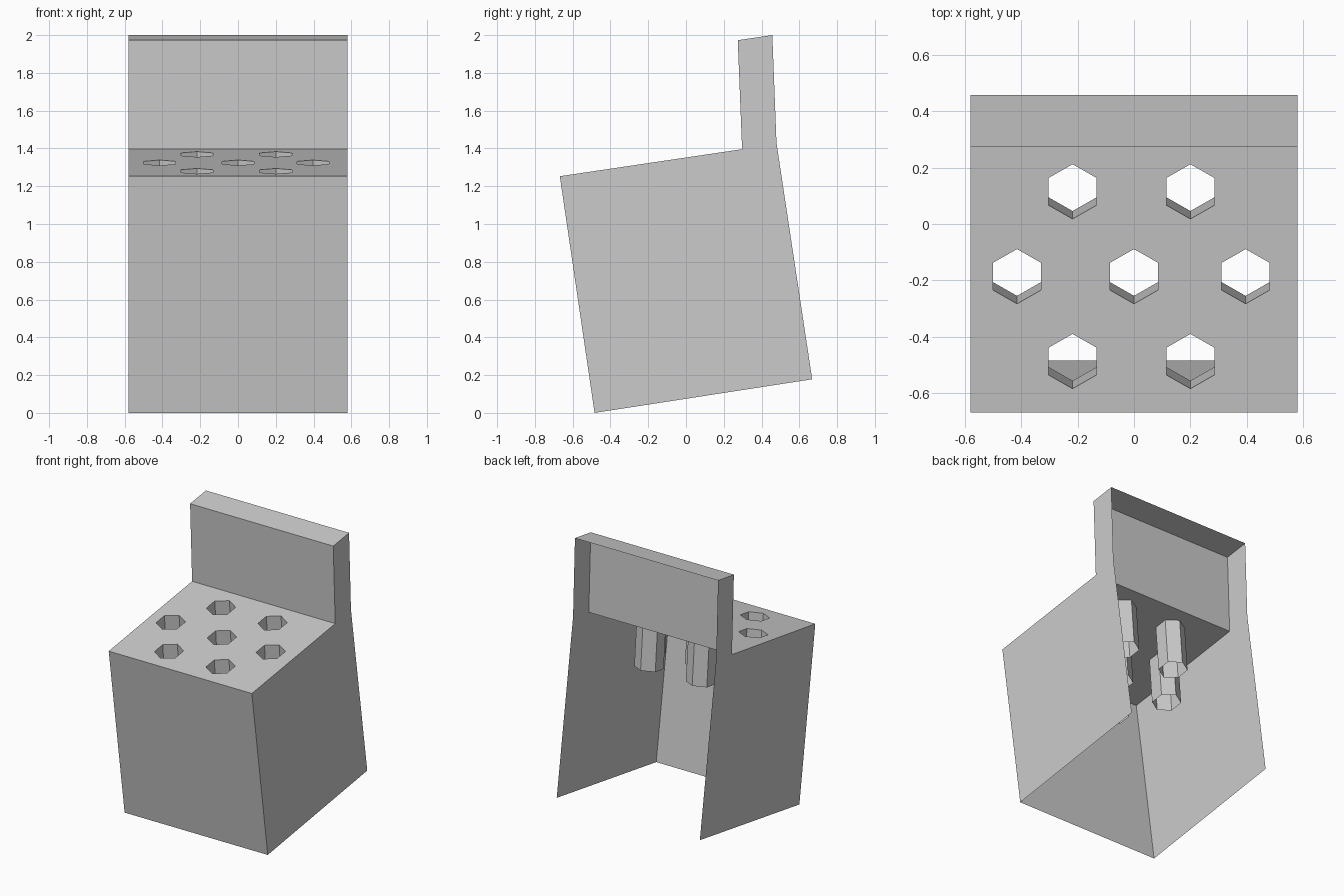
import bpy, bmesh, math
from mathutils import Vector

if "Cube" in bpy.data.objects:
    bpy.data.objects.remove(bpy.data.objects["Cube"])

HALF = 0.58
# side profile (y, z), counter-clockwise seen from +x
A, B, C, D, E, F, G = profile = [
    (-0.668, 1.253), (-0.484, 0.0), (0.668, 0.178), (0.479, 1.43),
    (0.457, 2.0), (0.274, 1.973), (0.297, 1.396)]
seat_dir = (Vector((0, *G)) - Vector((0, *A))).normalized()
seat_normal = Vector((1, 0, 0)).cross(seat_dir)

# hexagonal hole centres (x, y) and tube drop
HOLES = [(x, y) for y, xs in ((0.115, (-0.218, 0.2)),
                              (-0.186, (-0.415, 0.0, 0.396)),
                              (-0.487, (-0.218, 0.2))) for x in xs]
RADIUS = 0.098
DROP = Vector((0, 0.028, -0.335))


def make(name, bm):
    mesh = bpy.data.meshes.new(name)
    bm.to_mesh(mesh)
    bm.free()
    obj = bpy.data.objects.new(name, mesh)
    bpy.context.collection.objects.link(obj)


def hexagon(x, y):
    slope = (G[1] - A[1]) / (G[0] - A[0])
    centre = Vector((x, y, A[1] + (y - A[0]) * slope))
    ring = []
    for i in range(6):
        a = math.radians(30 + 60 * i)
        ring.append(centre + RADIUS * (Vector((math.cos(a), 0, 0)) + seat_dir * math.sin(a)))
    return ring


def panel(name, p, q):
    bm = bmesh.new()
    pts = [(-HALF, *p), (-HALF, *q), (HALF, *q), (HALF, *p)]
    bm.faces.new([bm.verts.new(c) for c in pts])
    make(name, bm)


# thin panels; the back and underside stay open
panel("front_panel", A, B)
panel("backrest_top", E, F)
panel("backrest_front", F, G)

# side panels
for name, x in (("right_side", HALF), ("left_side", -HALF)):
    bm = bmesh.new()
    pts = profile if x > 0 else profile[::-1]
    bm.faces.new([bm.verts.new((x, *p)) for p in pts])
    make(name, bm)

# sloping seat with hexagonal holes
bm = bmesh.new()
outline = [Vector((-HALF, *A)), Vector((HALF, *A)), Vector((HALF, *G)), Vector((-HALF, *G))]
for loop in [outline] + [hexagon(*h) for h in HOLES]:
    vs = [bm.verts.new(c) for c in loop]
    for i, v in enumerate(vs):
        bm.edges.new((v, vs[(i + 1) % len(vs)]))
bmesh.ops.triangle_fill(bm, use_beauty=True, edges=bm.edges[:], normal=seat_normal)
for f in bm.faces:
    f.normal_update()
    if f.normal.dot(seat_normal) < 0:
        f.normal_flip()
make("seat", bm)

# open hexagonal tubes hanging below the holes
for n, h in enumerate(HOLES, 1):
    bm = bmesh.new()
    ring = hexagon(*h)
    top = [bm.verts.new(c) for c in ring]
    low = [bm.verts.new(c + DROP) for c in ring]
    for i in range(6):
        j = (i + 1) % 6
        bm.faces.new((top[i], top[j], low[j], low[i]))
    make(f"hole_tube_{n}", bm)
